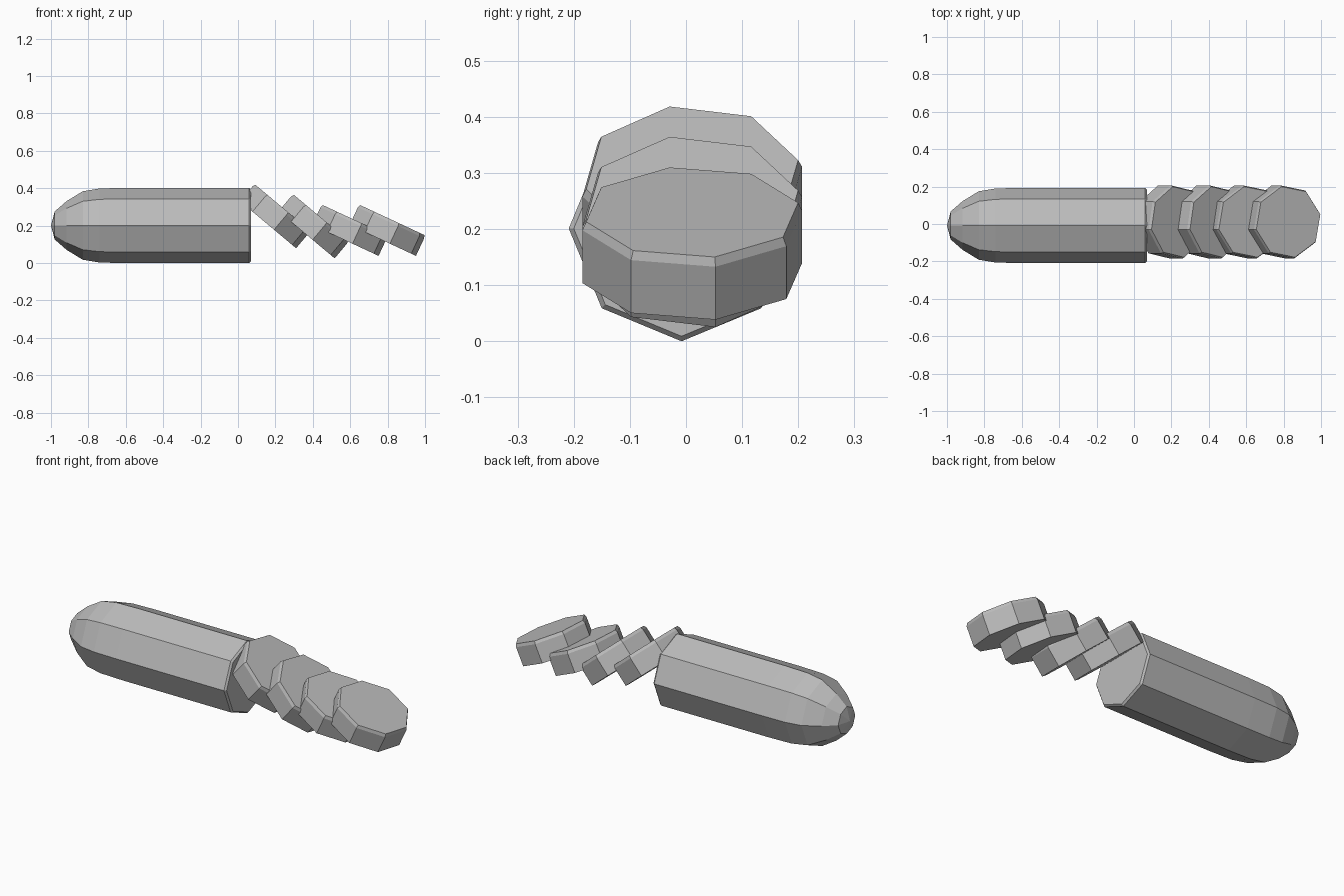
import bpy, bmesh
from math import cos, sin, pi, radians
from mathutils import Matrix

cube = bpy.data.objects.get("Cube")
if cube:
    bpy.data.objects.remove(cube)

SIDES = 8
grey = bpy.data.materials.new("neutral grey")
grey.use_nodes = True
colour = (0.5, 0.5, 0.5, 1)
grey.diffuse_color = colour
grey.node_tree.nodes["Principled BSDF"].inputs["Base Color"].default_value = colour


def lathe(name, profile, location, tilt, twist=0):
    """Flat-faced octagonal solid from (height, radius) rings, tilted about y."""
    bm = bmesh.new()
    rings = []
    for height, radius in profile:
        angles = [radians(twist) + 2 * pi * i / SIDES for i in range(SIDES)]
        rings.append([bm.verts.new((radius * cos(a), radius * sin(a), height)) for a in angles])
    for low, high in zip(rings, rings[1:]):
        for i in range(SIDES):
            j = (i + 1) % SIDES
            bm.faces.new((low[i], low[j], high[j], high[i]))
    bm.faces.new(rings[0][::-1])
    bm.faces.new(rings[-1])
    bmesh.ops.remove_doubles(bm, verts=bm.verts, dist=0.0005)
    bm.transform(Matrix.Translation(location) @ Matrix.Rotation(radians(tilt), 4, "Y"))
    bmesh.ops.recalc_face_normals(bm, faces=bm.faces)
    mesh = bpy.data.meshes.new(name)
    bm.to_mesh(mesh)
    bm.free()
    mesh.materials.append(grey)
    obj = bpy.data.objects.new(name, mesh)
    bpy.context.collection.objects.link(obj)
    return obj


# Long uncut piece: rounded nose at -x, bevelled cut end at +x
body_profile = [(-1, 0.0001), (-0.98, 0.075), (-0.917, 0.13), (-0.83, 0.183),
                (-0.74, 0.198), (-0.6, 0.201), (0.06, 0.201), (0.07, 0.192)]
lathe("uncut_body", body_profile, (0, -0.008, 0.201), 90)

# Leaning slices: origin at the centre of the upper cut face, bevelled upper rim
slice_profile = [(-0.12, 0.2), (-0.016, 0.2), (0, 0.193)]
for n, (x, z, tilt) in enumerate([(0.238, 0.297, 40), (0.444, 0.243, 40),
                                  (0.625, 0.23, 25), (0.825, 0.23, 25)], 1):
    lathe(f"slice_{n}", slice_profile, (x, 0.011, z), tilt, twist=12)
